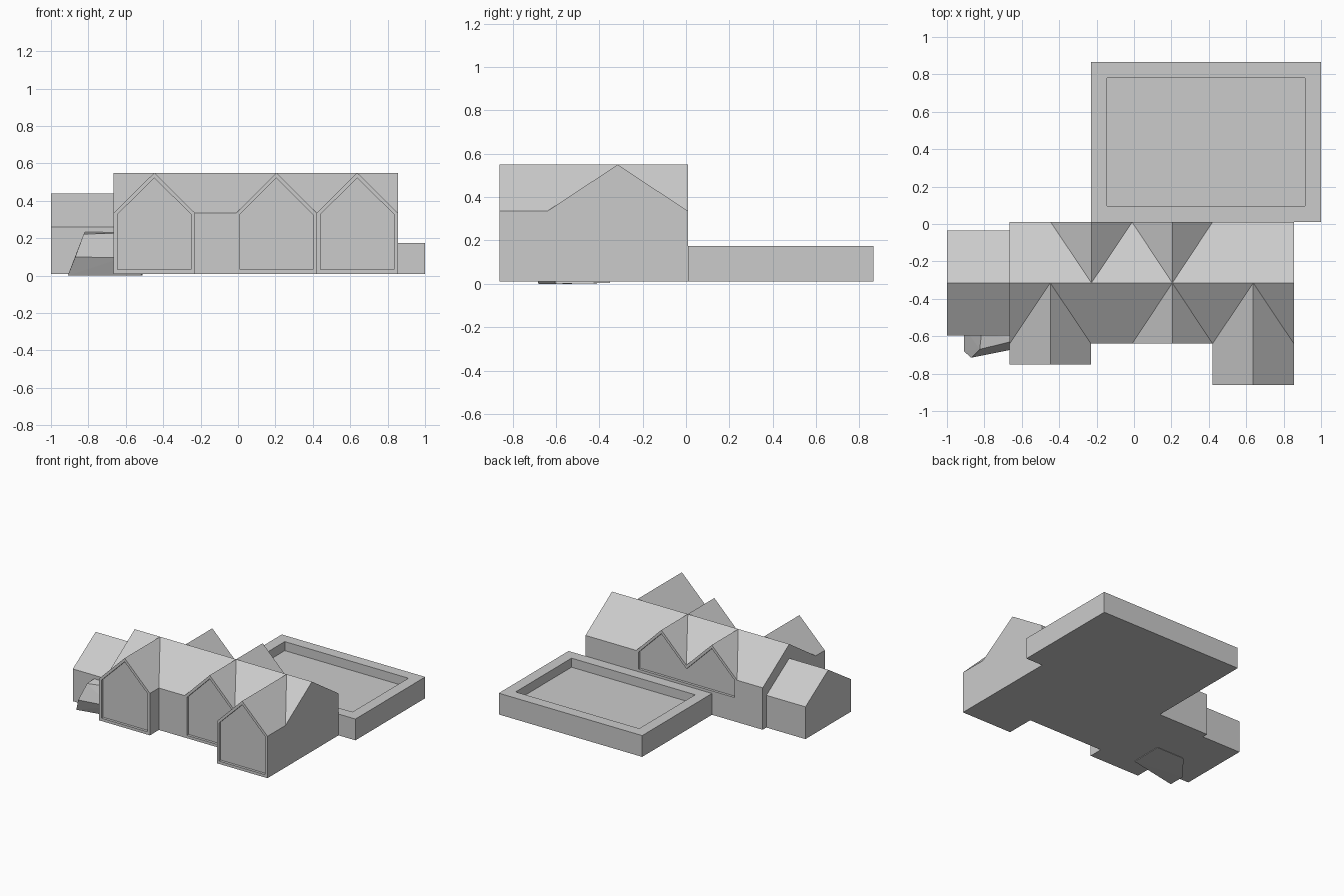
import bpy, bmesh
from mathutils import Vector

if "Cube" in bpy.data.objects:
    bpy.data.objects.remove(bpy.data.objects["Cube"])

BASE, EAVE, RIDGE, RIM = 0.01, 0.335, 0.55, 0.02
FRONT, RIDGE_Y, BACK = -0.64, -0.315, 0.01


def prism(name, profile, lo, hi, axis):
    """Extrude a 2D profile along axis: x takes (y,z), y takes (x,z), z takes (x,y)."""
    def at(p, t):
        return {'x': (t, p[0], p[1]), 'y': (p[0], t, p[1]), 'z': (p[0], p[1], t)}[axis]
    bm = bmesh.new()
    face = bm.faces.new([bm.verts.new(at(p, lo)) for p in profile])
    ext = bmesh.ops.extrude_face_region(bm, geom=[face], use_keep_orig=True)
    move = Vector(at((0, 0), hi - lo))
    bmesh.ops.translate(bm, vec=move,
                        verts=[g for g in ext['geom'] if isinstance(g, bmesh.types.BMVert)])
    bmesh.ops.recalc_face_normals(bm, faces=bm.faces)
    return finish(name, bm)


def finish(name, bm):
    mesh = bpy.data.meshes.new(name)
    bm.to_mesh(mesh)
    bm.free()
    ob = bpy.data.objects.new(name, mesh)
    bpy.context.collection.objects.link(ob)
    return ob


def combine(target, other, operation):
    """Apply a boolean and remove the helper."""
    mod = target.modifiers.new(operation, 'BOOLEAN')
    mod.operation, mod.solver, mod.object = operation, 'EXACT', other
    bpy.context.view_layer.objects.active = target
    bpy.ops.object.modifier_apply(modifier=mod.name)
    bpy.data.objects.remove(other, do_unlink=True)


def gable(a, b, base=BASE, eave=EAVE, ridge=RIDGE):
    return [(a, base), (b, base), (b, eave), ((a + b) / 2, ridge), (a, eave)]


def rect(x0, x1, y0, y1):
    return [(x0, y0), (x1, y0), (x1, y1), (x0, y1)]


DROP = RIM * 1.414                     # vertical offset of a 45 degree rake
PANEL_EAVE, PANEL_TOP = EAVE + RIM - DROP, RIDGE - DROP

# main block with the long roof
house = prism("house", gable(FRONT, BACK), -0.665, 0.855, 'x')

# lower side wing
combine(house, prism("wing", gable(-0.595, -0.035, BASE, 0.26, 0.44), -1, -0.6, 'x'), 'UNION')

# front cross gables, each with its own depth
gables = [(-0.665, -0.23, -0.75), (-0.01, 0.42, FRONT), (0.42, 0.855, -0.86)]
for a, b, y in gables:
    combine(house, prism("front_gable", gable(a, b), y, RIDGE_Y, 'y'), 'UNION')

# twin rear gables
twin = [(-0.445, BASE), (0.42, BASE), (0.42, EAVE), (0.205, RIDGE),
        (-0.01, EAVE), (-0.2275, RIDGE), (-0.445, EAVE)]
combine(house, prism("rear_gables", twin, RIDGE_Y, BACK, 'y'), 'UNION')

# recessed front panels
for a, b, y in gables:
    panel = gable(a + RIM, b - RIM, 0.032, PANEL_EAVE, PANEL_TOP)
    combine(house, prism("panel_cutter", panel, y - 0.1, y + 0.02, 'y'), 'DIFFERENCE')

# recessed M-shaped rear panel above the terrace
rear = [(-0.425, 0.195), (0.40, 0.195), (0.40, PANEL_EAVE), (0.205, PANEL_TOP),
        (-0.01, EAVE - DROP), (-0.2275, PANEL_TOP), (-0.425, PANEL_EAVE)]
combine(house, prism("rear_cutter", rear, BACK - 0.02, BACK + 0.1, 'y'), 'DIFFERENCE')

# walled terrace behind the house
terrace = prism("terrace", rect(-0.23, 1, BACK, 0.865), BASE, 0.175, 'z')
combine(terrace, prism("terrace_cutter", rect(-0.145, 0.915, 0.095, 0.78), 0.105, 0.3, 'z'),
        'DIFFERENCE')

# tilted faceted rock half buried in the wing corner
bm = bmesh.new()
for co in [(-0.91, -0.55, 0), (-0.91, -0.68, 0), (-0.51, -0.6, 0), (-0.51, -0.35, 0.004),
           (-0.75, -0.35, 0.004), (-0.87, -0.715, 0.1), (-0.62, -0.665, 0.095),
           (-0.825, -0.67, 0.222), (-0.62, -0.62, 0.228), (-0.815, -0.58, 0.235),
           (-0.62, -0.5, 0.235)]:
    bm.verts.new(co)
hull = bmesh.ops.convex_hull(bm, input=bm.verts)
bmesh.ops.delete(bm, geom=[v for v in bm.verts if not v.link_faces], context='VERTS')
bmesh.ops.recalc_face_normals(bm, faces=bm.faces)
finish("corner_rock", bm)
